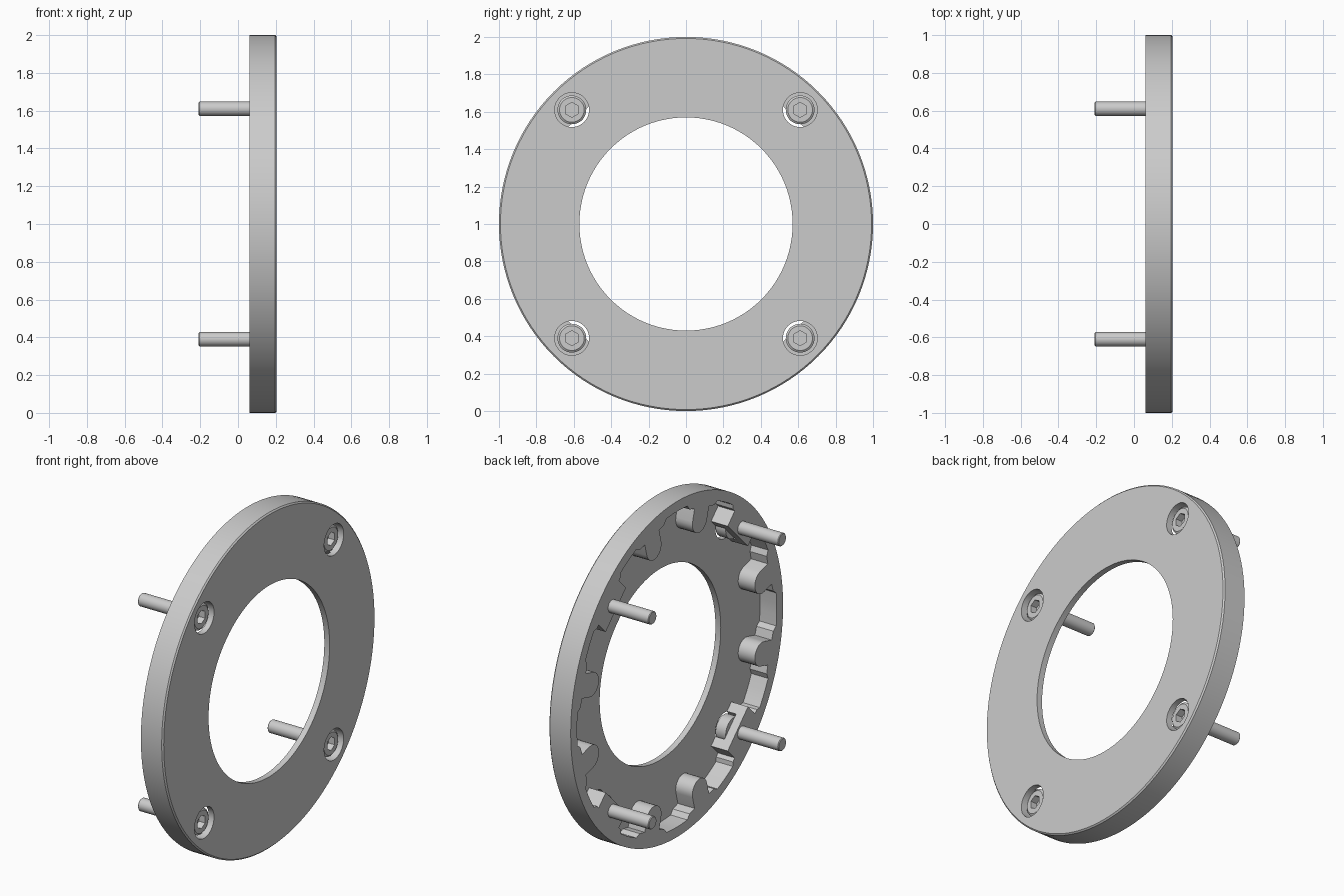
import bpy, bmesh, math

if "Cube" in bpy.data.objects:
    bpy.data.objects.remove(bpy.data.objects["Cube"])

grey = bpy.data.materials.new("light_grey")
grey.diffuse_color = (0.6, 0.6, 0.6, 1)
grey.use_nodes = True
grey.node_tree.nodes["Principled BSDF"].inputs["Base Color"].default_value = grey.diffuse_color

# depths along x
BACK, FLOOR, INNER, FRONT = 0.06, 0.11, 0.17, 0.205
# radii
BORE, WALL, RIM = 0.57, 0.94, 0.905
BOLT_R, HOLE, BOSS_IN, BOSS_W = 0.863, 0.092, 0.812, 0.135


def circle(r, n, start=0.0):
    return [(r * math.cos(start + 2 * math.pi * i / n),
             r * math.sin(start + 2 * math.pi * i / n)) for i in range(n)]


def arc(cx, r, a0, a1, n):
    return [(cx + r * math.cos(a0 + (a1 - a0) * i / n),
             r * math.sin(a0 + (a1 - a0) * i / n)) for i in range(n + 1)]


def turn(pts, a):
    c, s = math.cos(a), math.sin(a)
    return [(u * c - v * s, u * s + v * c) for u, v in pts]


def polar(r, deg):
    return (r * math.cos(math.radians(deg)), r * math.sin(math.radians(deg)))


def wall(bm, p0, x0, p1, x1):
    a = [bm.verts.new((x0, *p)) for p in p0]
    b = [bm.verts.new((x1, *p)) for p in p1]
    for i in range(len(a)):
        j = (i + 1) % len(a)
        bm.faces.new((a[i], a[j], b[j], b[i]))


def cap(bm, x, *loops):
    edges = []
    for pts in loops:
        vs = [bm.verts.new((x, *p)) for p in pts]
        edges += [bm.edges.new((vs[i - 1], vs[i])) for i in range(len(vs))]
    bmesh.ops.triangle_fill(bm, edges=edges, use_beauty=True, normal=(1, 0, 0))


def finish(bm, name):
    bmesh.ops.remove_doubles(bm, verts=bm.verts[:], dist=1e-5)
    bmesh.ops.recalc_face_normals(bm, faces=bm.faces[:])
    me = bpy.data.meshes.new(name)
    bm.to_mesh(me)
    bm.free()
    me.materials.append(grey)
    ob = bpy.data.objects.new(name, me)
    bpy.context.collection.objects.link(ob)
    bpy.ops.object.select_all(action='DESELECT')
    ob.select_set(True)
    bpy.context.view_layer.objects.active = ob
    bpy.ops.object.shade_smooth_by_angle(angle=math.radians(30))
    return ob


# angle where the screw hole breaks through the inner face of its boss
CUT = math.acos((BOSS_IN - BOLT_R) / HOLE)
major = arc(BOLT_R, HOLE, -CUT, CUT, 24)
minor = arc(BOLT_R, HOLE, -CUT, CUT - 2 * math.pi, 12)
hole = major + minor[::-1][1:-1]


def inner_outline(boss_mid):
    """Inside edge of the rim with rounded lugs and four square bosses."""
    out = []
    for k in range(12):
        if k % 3 == 1:
            f = [polar(WALL, -11), polar(0.92, -10), (RIM, -BOSS_W), (BOSS_IN, -BOSS_W)]
            f += boss_mid
            f += [(BOSS_IN, BOSS_W), (RIM, BOSS_W), polar(0.92, 10), polar(WALL, 11)]
        else:
            f = [polar(WALL, -9), polar(0.915, -7.5), (RIM, -0.07)]
            f += arc(0.832, 0.07, -math.pi / 2, -math.pi * 1.5, 12)
            f += [(RIM, 0.07), polar(0.915, 7.5), polar(WALL, 9)]
        f += [polar(WALL, 13), polar(WALL, 15), polar(WALL, 17)]
        out += turn(f, math.radians(15 + 30 * k))
    return out


plain = inner_outline([major[0], major[-1]])
notched = inner_outline(major)
bulged = inner_outline(minor)
outer, edge, bore = circle(1, 128), circle(0.992, 128), circle(BORE, 96)
diagonals = [math.radians(45 + 90 * i) for i in range(4)]

# flange: plate, rim, lugs and counterbored bosses in one shell
bm = bmesh.new()
wall(bm, outer, BACK, outer, FRONT - 0.008)
wall(bm, outer, FRONT - 0.008, edge, FRONT)
wall(bm, bore, INNER, bore, FRONT)
wall(bm, plain, BACK, plain, FLOOR)
wall(bm, notched, FLOOR, notched, INNER)
cap(bm, BACK, outer, plain)
cap(bm, INNER, bulged, bore)
cap(bm, FRONT, edge, bore, *[turn(hole, a) for a in diagonals])
for a in diagonals:
    wall(bm, turn(hole, a), INNER, turn(hole, a), FRONT)
    cap(bm, FLOOR, turn(major, a))
finish(bm, "flange_ring").location.z = 1

# socket head screw
bm = bmesh.new()
shaft, tip = circle(0.038, 24), circle(0.034, 24)
head, top, socket = circle(0.077, 36), circle(0.066, 36), circle(0.04, 6, math.pi / 6)
cap(bm, -0.208, tip)
wall(bm, tip, -0.208, shaft, -0.204)
wall(bm, shaft, -0.204, shaft, 0.112)
cap(bm, 0.112, head, shaft)
wall(bm, head, 0.112, head, 0.178)
wall(bm, head, 0.178, top, 0.186)
cap(bm, 0.186, top, socket)
wall(bm, socket, 0.186, socket, 0.145)
cap(bm, 0.145, socket)
screw = finish(bm, "screw_1")
for i, a in enumerate(diagonals):
    ob = screw if i == 0 else screw.copy()
    if i:
        ob.name = f"screw_{i + 1}"
        bpy.context.collection.objects.link(ob)
    ob.location = (0, BOLT_R * math.cos(a), 1 + BOLT_R * math.sin(a))
